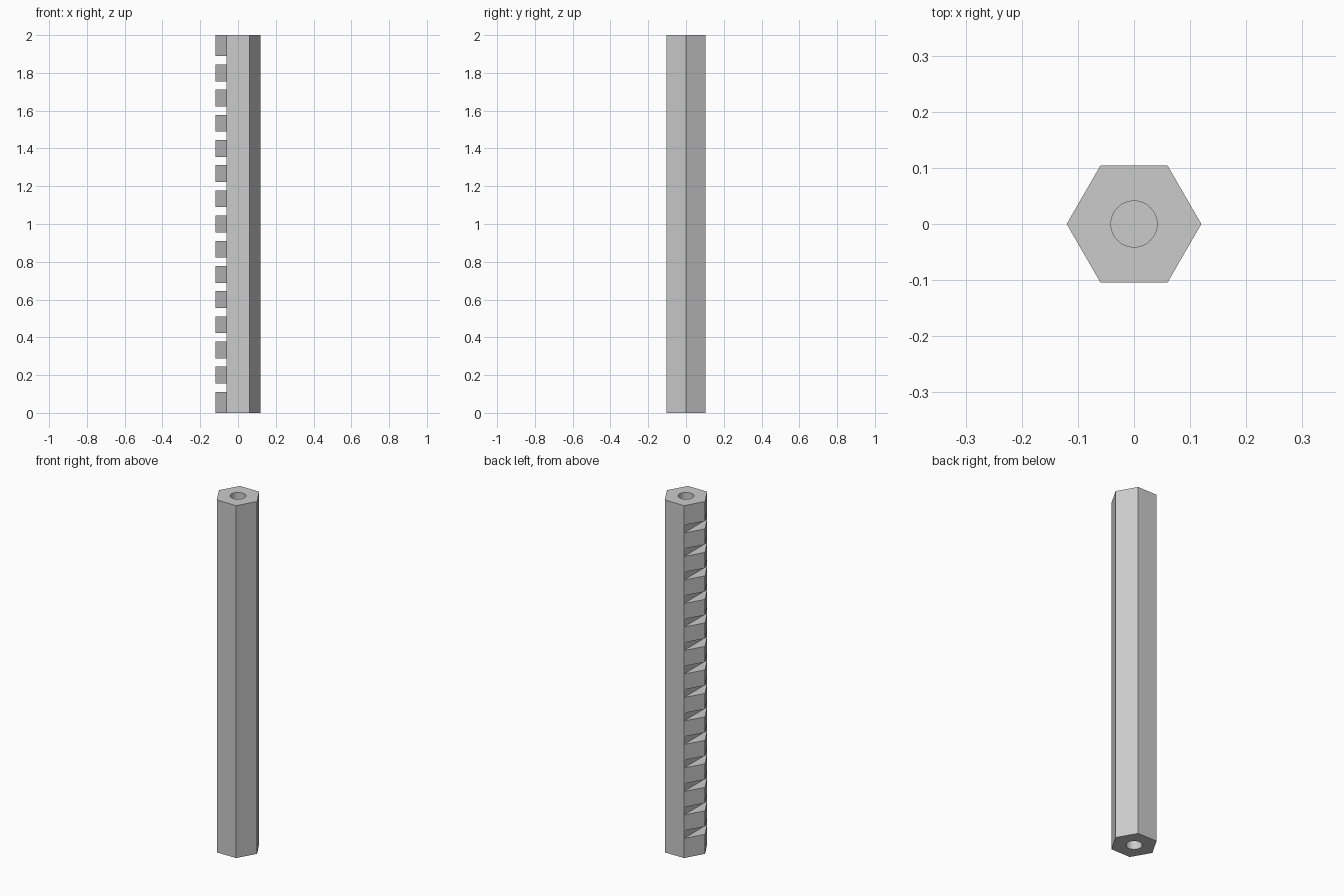
import bpy
from mathutils import Matrix

LENGTH = 2.0
RADIUS = 0.12
BORE_RADIUS = 0.041
BORE_DEPTH = 0.2
NOTCHES = 14
PITCH = LENGTH / (NOTCHES + 1)

cube = bpy.data.objects.get("Cube")
if cube:
    bpy.data.objects.remove(cube, do_unlink=True)

# Grey metal
grey = bpy.data.materials.new("grey_metal")
grey.use_nodes = True
colour = (0.6, 0.6, 0.6, 1)
grey.diffuse_color = colour
grey.node_tree.nodes["Principled BSDF"].inputs["Base Color"].default_value = colour


def prism(name, sides, radius, depth, z):
    bpy.ops.mesh.primitive_cylinder_add(vertices=sides, radius=radius, depth=depth, location=(0, 0, z))
    obj = bpy.context.object
    obj.name = name
    obj.data.materials.append(grey)
    return obj


def cut(target, cutter):
    cutter.hide_render = True
    mod = target.modifiers.new("cut", 'BOOLEAN')
    mod.operation = 'DIFFERENCE'
    mod.solver = 'EXACT'
    mod.object = cutter
    bpy.context.view_layer.objects.active = target
    bpy.ops.object.modifier_apply(modifier=mod.name)
    bpy.data.objects.remove(cutter, do_unlink=True)


# Hexagonal bar with corners on the x axis
bar = prism("hexagonal_bar", 6, RADIUS, LENGTH, LENGTH / 2)
bar.data.transform(Matrix.Rotation(0.5235988, 4, 'Z'))

# Blind round bore in each end
for z in (0, LENGTH):
    cut(bar, prism("bore_cutter", 48, BORE_RADIUS, BORE_DEPTH * 2, z))

# Row of notches along the -x corner
for i in range(1, NOTCHES + 1):
    bpy.ops.mesh.primitive_cube_add(size=1, location=(-0.1602, 0, i * PITCH))
    notch = bpy.context.object
    notch.name = "notch_cutter"
    notch.scale = (0.2, 0.4, PITCH / 3)
    notch.data.materials.append(grey)
    bpy.context.view_layer.update()
    cut(bar, notch)

# Smooth bores, crisp edges elsewhere
bpy.ops.object.select_all(action='DESELECT')
bar.select_set(True)
bpy.context.view_layer.objects.active = bar
bpy.ops.object.shade_smooth_by_angle(angle=0.5)
